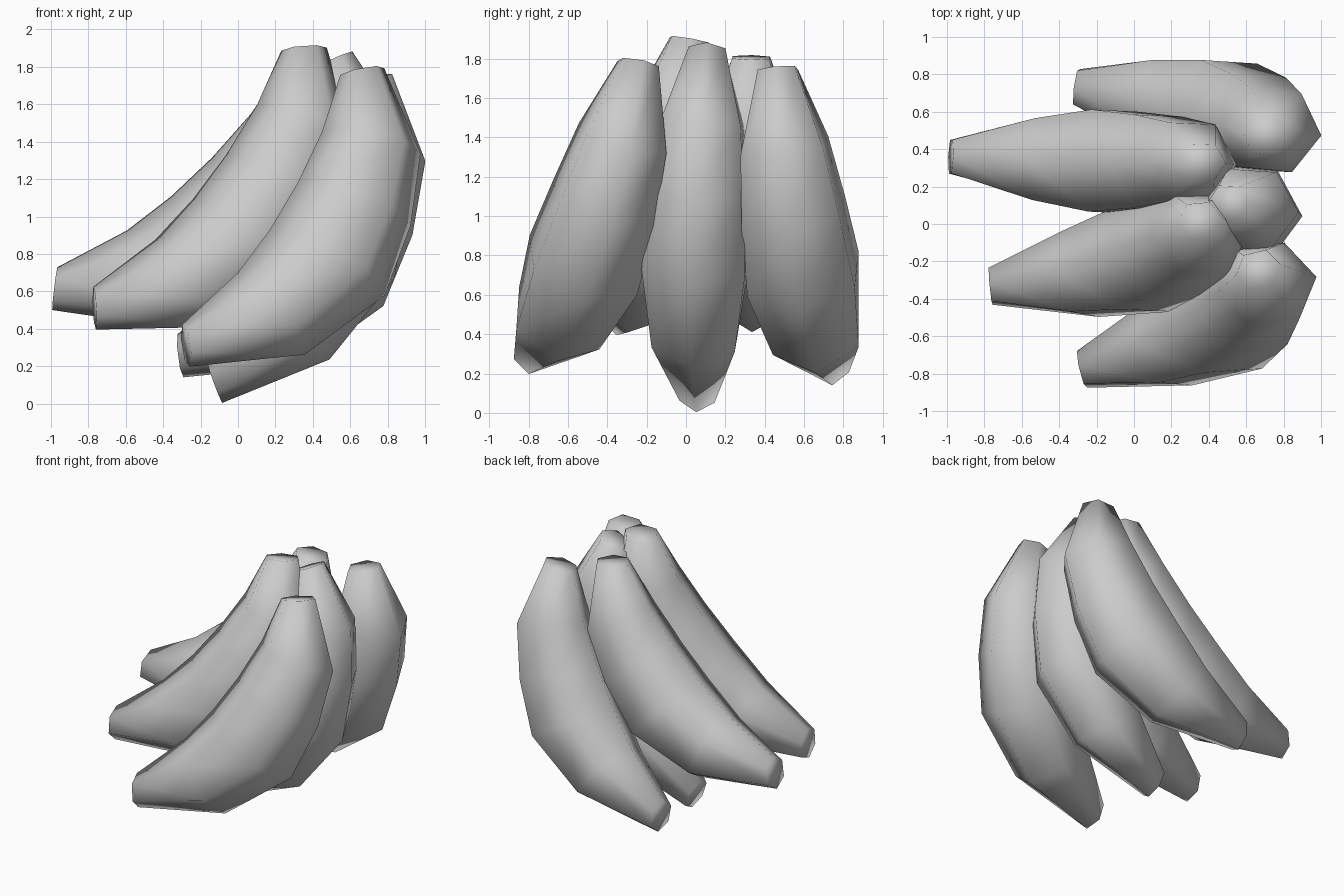
import bpy, bmesh, math
from mathutils import Vector

if "Cube" in bpy.data.objects:
    bpy.data.objects.remove(bpy.data.objects["Cube"])

# Shared fruit profile in chord space: (along, bulge) of the inner and outer ridge per ring
RINGS = [
    ((0.096, -0.080), (-0.076, 0.073)),
    ((0.505, 0.020), (0.329, 0.551)),
    ((0.800, 0.040), (0.842, 0.738)),
    ((1.100, 0.030), (1.243, 0.655)),
    ((1.410, -0.007), (1.607, 0.493)),
    ((1.726, -0.088), (1.890, 0.090)),
]
CHORD = 1.82
SIDES = 6
WIDTH = 0.9


def banana(name, tip, top, yaw, bend=1.0):
    """Six-sided curved fruit from the tip to the stem end, bulging towards yaw."""
    tip, top = Vector(tip), Vector(top)
    scale = (top - tip).length / CHORD
    along = (top - tip).normalized()
    hint = Vector((math.cos(math.radians(yaw)), math.sin(math.radians(yaw)), 0))
    bulge = (hint - along * hint.dot(along)).normalized()
    side = along.cross(bulge)

    bm = bmesh.new()
    loops = []
    for inner, outer in RINGS:
        a, b = [tip + (along * p[0] + bulge * p[1] * bend) * scale for p in (inner, outer)]
        centre, axis = (a + b) / 2, (b - a) / 2
        loop = []
        for k in range(SIDES):
            t = 2 * math.pi * k / SIDES
            loop.append(bm.verts.new(centre + axis * math.cos(t)
                                     + side * axis.length * WIDTH * math.sin(t)))
        loops.append(loop)
    for lo, hi in zip(loops, loops[1:]):
        for k in range(SIDES):
            j = (k + 1) % SIDES
            bm.faces.new((lo[k], lo[j], hi[j], hi[k]))
    bm.faces.new(loops[0])
    bm.faces.new(loops[-1])
    bmesh.ops.recalc_face_normals(bm, faces=bm.faces[:])
    # Smooth all over, ends included
    for f in bm.faces:
        f.smooth = True
    mesh = bpy.data.meshes.new(name)
    bm.to_mesh(mesh)
    bm.free()
    obj = bpy.data.objects.new(name, mesh)
    bpy.context.collection.objects.link(obj)


# Lower row of three
banana("banana_front", (-0.28, -0.78, 0.30), (0.67, -0.24, 1.785), 11.5)
banana("banana_middle", (-0.125, 0.06, 0.10), (0.505, 0.11, 1.845), -4, 0.95)
banana("banana_back", (-0.31, 0.735, 0.245), (0.71, 0.465, 1.755), -7)
# Upper row of two
banana("banana_upper_front", (-0.77, -0.335, 0.50), (0.36, 0.02, 1.905), 5)
banana("banana_upper_back", (-0.985, 0.36, 0.605), (0.38, 0.33, 1.815), -2)
